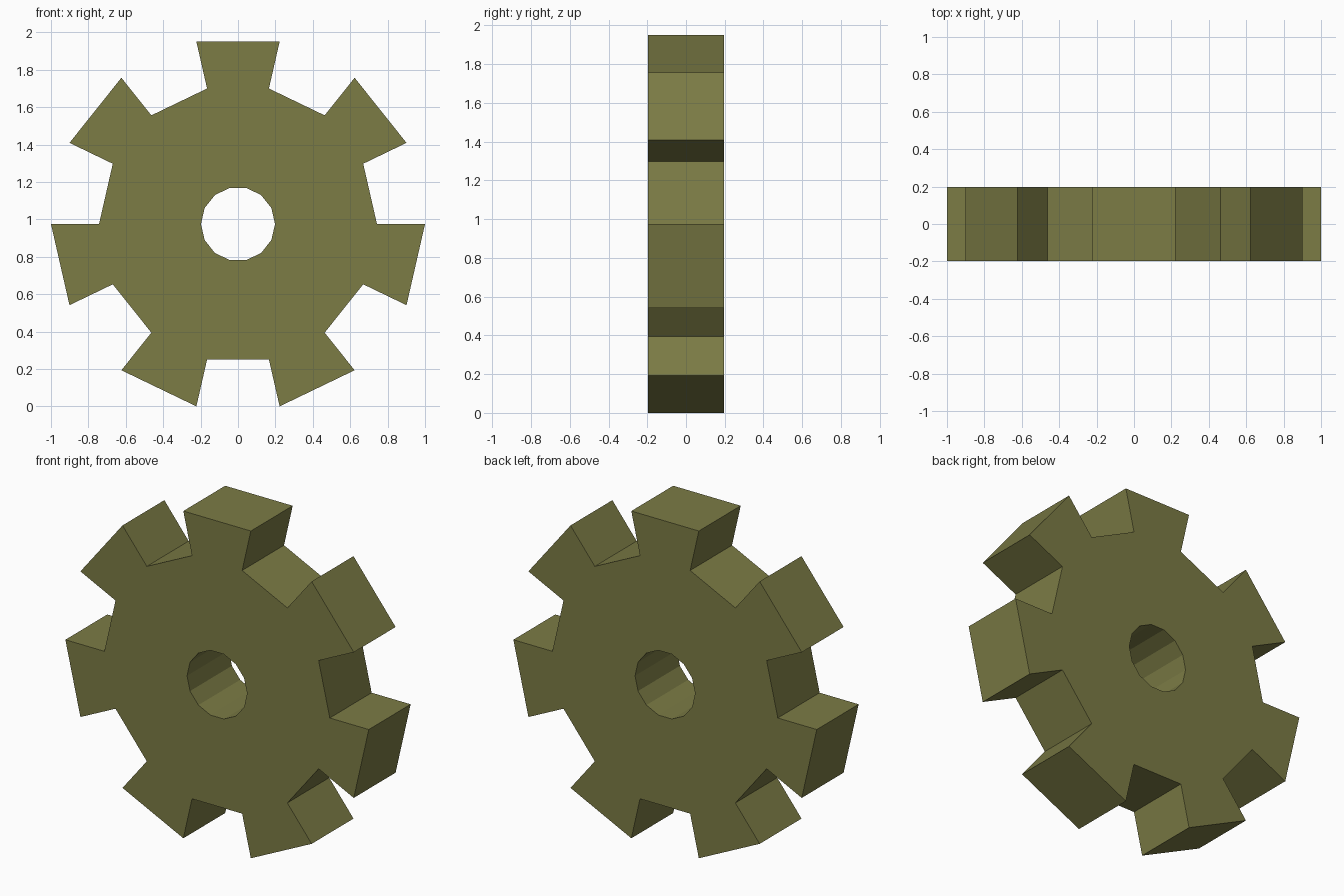
import bpy, bmesh, math

if "Cube" in bpy.data.objects:
    bpy.data.objects.remove(bpy.data.objects["Cube"])

TEETH = 7
N = TEETH * 2            # sides of the hub and the bore
R_TIP, R_ROOT, R_BORE = 1.0, 0.743, 0.198
HALF = 0.197             # half thickness
CZ = R_TIP * math.cos(math.pi / N)

olive = bpy.data.materials.new("olive")
olive.diffuse_color = (0.2, 0.2, 0.06, 1)
olive.use_nodes = True
olive.node_tree.nodes["Principled BSDF"].inputs["Base Color"].default_value = olive.diffuse_color

bm = bmesh.new()


def ring(radius):
    """Ring of points, with a flat side at the top."""
    pts = []
    for k in range(N):
        a = (k - 0.5) * 2 * math.pi / N
        pts.append(bm.verts.new((radius * math.sin(a), -HALF, CZ + radius * math.cos(a))))
    return pts


bore, root, tip = ring(R_BORE), ring(R_ROOT), ring(R_TIP)

# Flat gear outline: hub ring plus a tooth on every second side
for k in range(N):
    j = (k + 1) % N
    bm.faces.new((bore[k], root[k], root[j], bore[j]))
    if k % 2 == 0:
        bm.faces.new((root[k], tip[k], tip[j], root[j]))
bmesh.ops.delete(bm, geom=[v for v in bm.verts if not v.link_faces], context='VERTS')

# Thicken towards the back
front = list(bm.faces)
ext = bmesh.ops.extrude_face_region(bm, geom=front, use_keep_orig=True)
bmesh.ops.translate(bm, vec=(0, 2 * HALF, 0),
                    verts=[g for g in ext["geom"] if isinstance(g, bmesh.types.BMVert)])
bmesh.ops.recalc_face_normals(bm, faces=bm.faces)

mesh = bpy.data.meshes.new("gear_wheel")
bm.to_mesh(mesh)
bm.free()
mesh.materials.append(olive)
gear = bpy.data.objects.new("gear_wheel", mesh)
bpy.context.collection.objects.link(gear)
